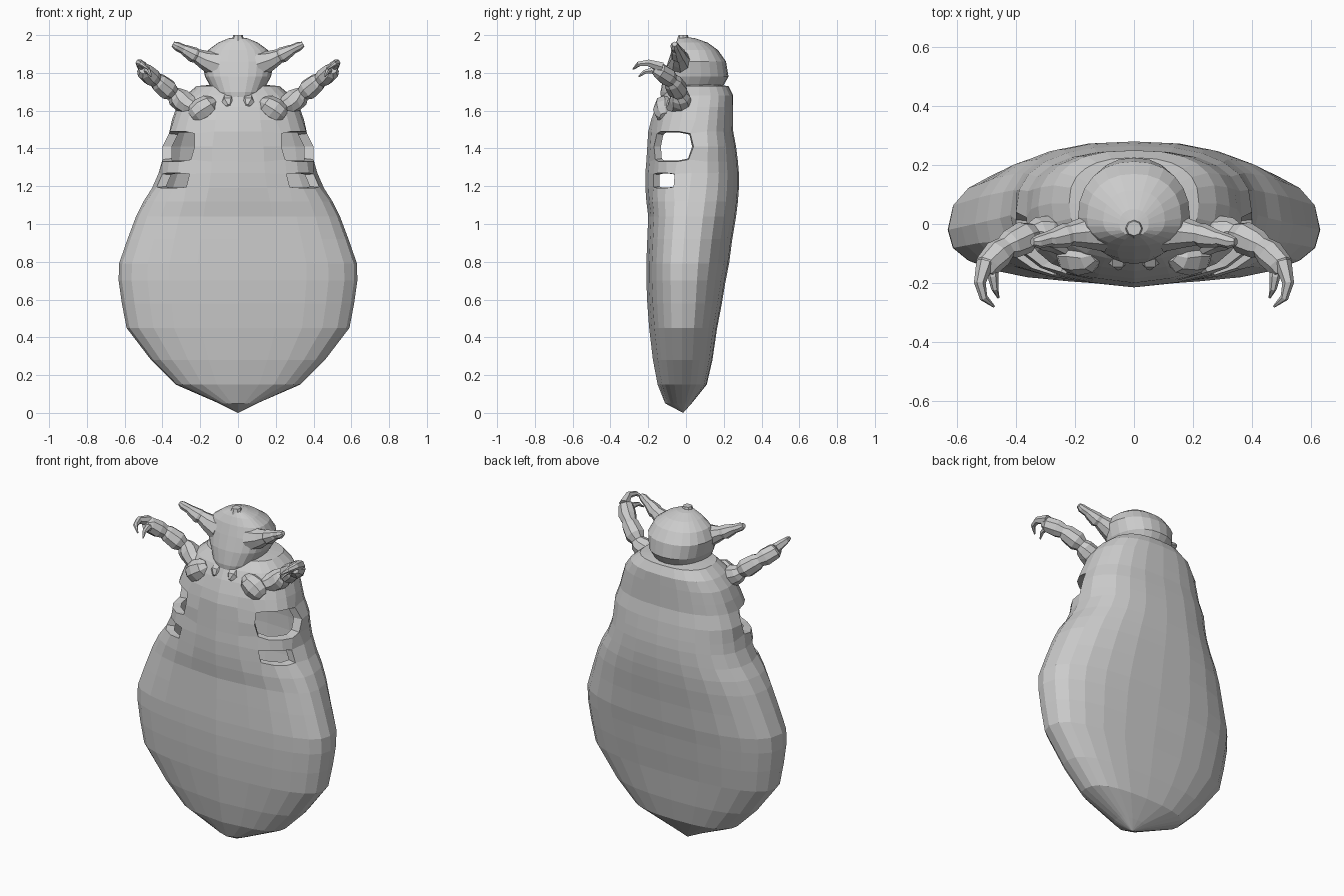
import bpy, bmesh, math
from mathutils import Vector

if "Cube" in bpy.data.objects:
    bpy.data.objects.remove(bpy.data.objects["Cube"])

N = 24


def spow(v, p):
    return math.copysign(abs(v) ** p, v)


def finish(bm, name, mirror=False):
    bmesh.ops.recalc_face_normals(bm, faces=bm.faces)
    me = bpy.data.meshes.new(name)
    bm.to_mesh(me)
    bm.free()
    ob = bpy.data.objects.new(name, me)
    bpy.context.collection.objects.link(ob)
    if mirror:
        ob.modifiers.new("Mirror", 'MIRROR')
    return ob


def loft(bm, rows, p, keel=0.0):
    """Stack closed rings: (z, half width, front y, back y, y of widest point)."""
    rings = []
    for z, w, yf, yb, yc in rows:
        ring = []
        for k in range(N):
            a = 2 * math.pi * k / N
            c, s = math.cos(a), math.sin(a)
            d = (yb - yc) if s > 0 else (yc - yf)
            y = yc + d * spow(s, p) - (keel if k == 3 * N // 4 else 0)
            ring.append(bm.verts.new((w * spow(c, p), y, z)))
        rings.append(ring)
    faces = {}
    for r in range(len(rings) - 1):
        for k in range(N):
            j = (k + 1) % N
            faces[r, k] = bm.faces.new((rings[r][k], rings[r][j],
                                        rings[r + 1][j], rings[r + 1][k]))
    return rings, faces


def cap(bm, ring, tip):
    t = bm.verts.new(tip)
    for k in range(len(ring)):
        bm.faces.new((ring[k], ring[(k + 1) % len(ring)], t))


def tube(name, path, sides=8):
    """Tapered tube through (x, y, z, radius) points, mirrored to the other side."""
    bm = bmesh.new()
    pts = [Vector(q[:3]) for q in path]
    rings = []
    for i, q in enumerate(path):
        t = pts[min(i + 1, len(pts) - 1)] - pts[max(i - 1, 0)]
        rot = t.to_track_quat('Z', 'Y')
        rings.append([bm.verts.new(pts[i] + rot @ Vector(
            (q[3] * math.cos(2 * math.pi * k / sides),
             q[3] * math.sin(2 * math.pi * k / sides), 0))) for k in range(sides)])
    for a, b in zip(rings, rings[1:]):
        for k in range(sides):
            j = (k + 1) % sides
            bm.faces.new((a[k], a[j], b[j], b[k]))
    bm.faces.new(rings[0])
    bm.faces.new(rings[-1])
    return finish(bm, name, True)


# Hollow body shell: abdomen and thorax
body_rows = [
    (0.05, .10, -.10, .03, -.02), (0.15, .33, -.14, .11, -.02),
    (0.28, .46, -.165, .14, -.02), (0.45, .59, -.185, .165, -.02),
    (0.58, .615, -.195, .19, -.02), (0.70, .632, -.20, .21, -.02),
    (0.79, .63, -.20, .228, -.02), (0.92, .585, -.195, .245, -.01),
    (1.04, .54, -.19, .265, 0), (1.12, .50, -.20, .275, .01),
    (1.19, .455, -.205, .28, .02), (1.27, .42, -.205, .28, .03),
    (1.33, .41, -.20, .275, .03), (1.41, .40, -.195, .265, .04),
    (1.49, .37, -.19, .25, .04), (1.55, .35, -.175, .25, .05),
    (1.62, .325, -.15, .25, .06), (1.68, .28, -.12, .25, .07),
    (1.73, .22, -.08, .225, .07)]
bm = bmesh.new()
rings, faces = loft(bm, body_rows, 0.8, keel=0.01)
cap(bm, rings[0], (0, -.015, 0))
cap(bm, rings[-1], (0, .07, 1.75))

# Open leg sockets with inward rims, two on each side
for lo, hi, right in ((10, 11, (20, 21, 22)), (12, 14, (20, 21, 22, 23))):
    for cols in (right, [(35 - k) % N for k in right]):
        hole = [faces[r, k] for r in range(lo, hi) for k in cols]
        centre = sum((f.calc_center_median() for f in hole), Vector()) / len(hole)
        inside = set(hole)
        edges = [e for e in {e for f in hole for e in f.edges}
                 if not all(f in inside for f in e.link_faces)]
        rim = {v for e in edges for v in e.verts}
        for v in rim:
            if sum(f in inside for f in v.link_faces) == 1:
                v.co = v.co.lerp(centre, .14)
        bmesh.ops.delete(bm, geom=hole, context='FACES_ONLY')
        out = bmesh.ops.extrude_edge_only(bm, edges=edges)
        for v in (g for g in out['geom'] if isinstance(g, bmesh.types.BMVert)):
            v.co = v.co.lerp(centre, .08)
            inward = Vector((-v.co.x, .05 - v.co.y, 0)).normalized()
            v.co += inward * .045
finish(bm, "body_shell")

# Head
bm = bmesh.new()
rings, _ = loft(bm, [
    (1.63, .09, -.13, .10, 0), (1.70, .13, -.135, .18, 0),
    (1.78, .175, -.12, .225, .02), (1.86, .19, -.095, .212, .02),
    (1.92, .16, -.075, .17, .02), (1.96, .105, -.055, .115, .01),
    (1.983, .05, -.04, .05, 0)], 0.9)
cap(bm, rings[0], (0, -.02, 1.61))
cap(bm, rings[-1], (0, 0, 1.99))
finish(bm, "head")

# Crown knob
bm = bmesh.new()
bmesh.ops.create_cone(bm, cap_ends=True, segments=8, radius1=.04, radius2=.025, depth=.05)
bmesh.ops.translate(bm, vec=(0, -.015, 1.975), verts=bm.verts)
finish(bm, "crown_knob")

# Antennae
tube("antenna", [
    (.11, -.02, 1.845, .075), (.18, -.03, 1.87, .05), (.22, -.035, 1.89, .038),
    (.235, -.04, 1.895, .042), (.28, -.05, 1.92, .03), (.29, -.05, 1.925, .026),
    (.325, -.06, 1.942, .024), (.345, -.06, 1.953, .014)])

# Front legs: hip, jointed limb and a pair of curved claws
tube("leg_hip", [
    (.13, -.10, 1.65, .03), (.15, -.11, 1.635, .055), (.19, -.11, 1.605, .065),
    (.225, -.11, 1.58, .055), (.245, -.11, 1.565, .03)])
tube("front_leg", [
    (.20, -.08, 1.60, .045), (.26, -.045, 1.63, .055), (.30, -.03, 1.655, .06),
    (.33, -.03, 1.675, .052), (.345, -.035, 1.69, .04), (.37, -.045, 1.71, .056),
    (.42, -.07, 1.75, .05), (.435, -.08, 1.762, .04), (.46, -.10, 1.78, .05),
    (.495, -.14, 1.81, .045), (.50, -.17, 1.82, .025)])
tube("upper_claw", [
    (.505, -.13, 1.83, .03), (.523, -.20, 1.853, .02),
    (.51, -.25, 1.847, .014), (.475, -.28, 1.82, .004)], 6)
tube("lower_claw", [
    (.485, -.13, 1.80, .028), (.478, -.18, 1.812, .018),
    (.472, -.22, 1.805, .012), (.46, -.25, 1.78, .004)], 6)

# Small mouthparts under the head
tube("mouthpart", [
    (.05, -.09, 1.66, .04), (.055, -.13, 1.64, .035), (.05, -.15, 1.625, .012)], 6)
